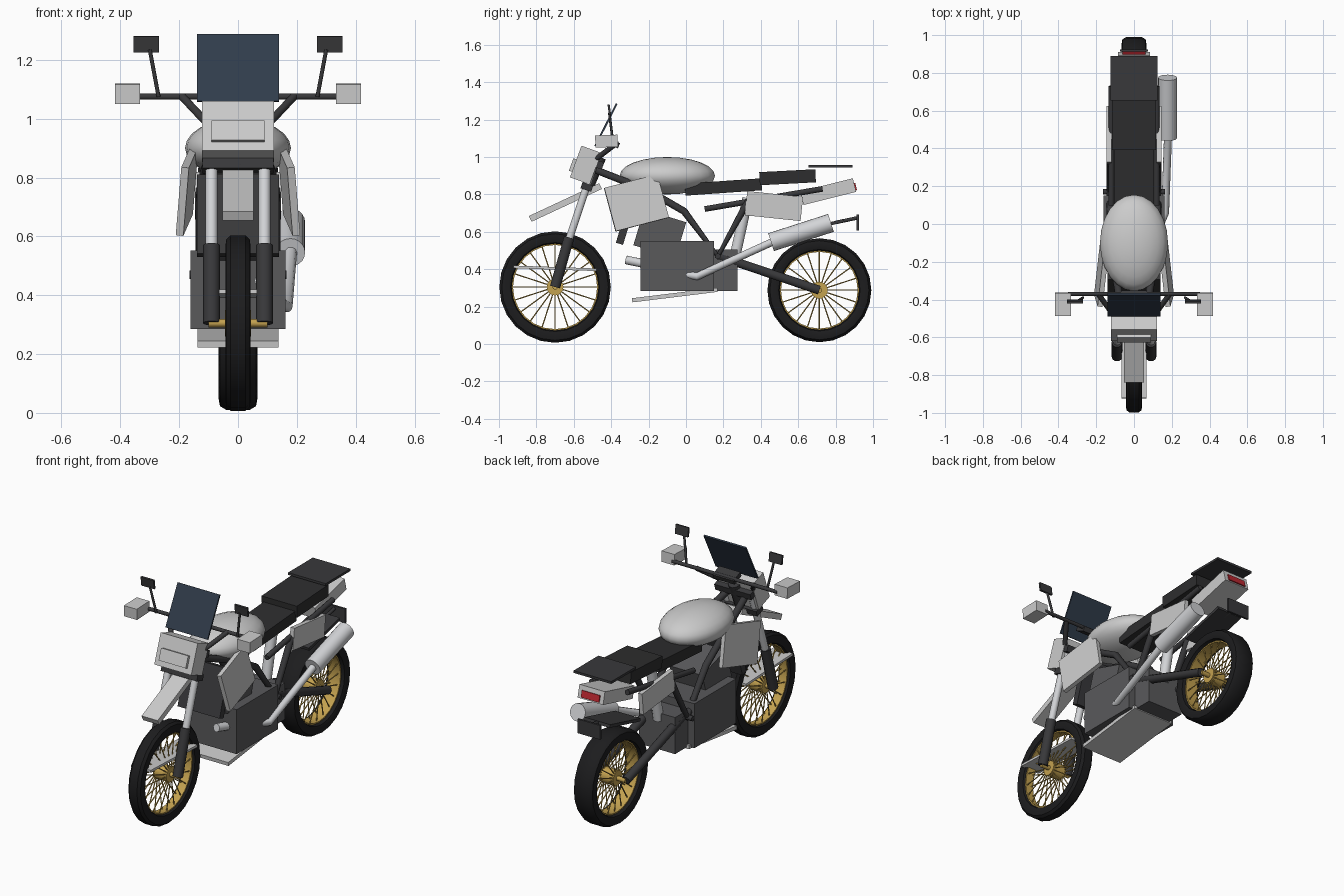
import bpy, bmesh
from math import radians, sin, cos, tau
from mathutils import Vector, Matrix

if "Cube" in bpy.data.objects:
    bpy.data.objects.remove(bpy.data.objects["Cube"])


def mat(name, r, g, b):
    m = bpy.data.materials.new(name)
    m.diffuse_color = (r, g, b, 1)
    m.use_nodes = True
    m.node_tree.nodes["Principled BSDF"].inputs["Base Color"].default_value = m.diffuse_color
    return m


BLACK = mat("tyre_black", 0.012, 0.012, 0.013)
DARK = mat("dark_grey", 0.04, 0.04, 0.043)
SEAT = mat("seat_black", 0.027, 0.027, 0.028)
ENGINE = mat("engine_grey", 0.1, 0.1, 0.105)
SILVER = mat("silver", 0.65, 0.66, 0.68)
GOLD = mat("gold", 0.55, 0.36, 0.08)
GLASS = mat("screen_blue", 0.03, 0.045, 0.07)
RED = mat("lamp_red", 0.5, 0.02, 0.03)


def finish(bm, name, m, smooth=False):
    me = bpy.data.meshes.new(name)
    bmesh.ops.recalc_face_normals(bm, faces=bm.faces)
    bm.to_mesh(me)
    bm.free()
    ob = bpy.data.objects.new(name, me)
    bpy.context.collection.objects.link(ob)
    if m:
        me.materials.append(m)
    if smooth:
        bpy.ops.object.select_all(action='DESELECT')
        ob.select_set(True)
        bpy.context.view_layer.objects.active = ob
        bpy.ops.object.shade_smooth_by_angle(angle=radians(40))
    return ob


def box(name, loc, size, m=None, rx=0, ry=0, rz=0):
    bm = bmesh.new()
    bmesh.ops.create_cube(bm, size=1)
    rot = (Matrix.Rotation(radians(rz), 4, 'Z') @ Matrix.Rotation(radians(ry), 4, 'Y')
           @ Matrix.Rotation(radians(rx), 4, 'X'))
    bm.transform(Matrix.Translation(loc) @ rot @ Matrix.Diagonal((*size, 1)))
    return finish(bm, name, m)


def tube(name, pts, r, m=None):
    # mitred round tube through points
    cu = bpy.data.curves.new(name, 'CURVE')
    cu.dimensions = '3D'
    cu.bevel_depth, cu.bevel_resolution, cu.use_fill_caps = r, 3, True
    sp = cu.splines.new('POLY')
    sp.points.add(len(pts) - 1)
    for p, q in zip(sp.points, pts):
        p.co = (*q, 1)
    ob = bpy.data.objects.new(name, cu)
    bpy.context.collection.objects.link(ob)
    if m:
        cu.materials.append(m)
    bpy.ops.object.select_all(action='DESELECT')
    ob.select_set(True)
    bpy.context.view_layer.objects.active = ob
    bpy.ops.object.convert(target='MESH')
    bpy.ops.object.shade_smooth_by_angle(angle=radians(50))


def rod(bm, a, b, r, n):
    a, b = Vector(a), Vector(b)
    q = (b - a).to_track_quat('Z', 'Y').to_matrix().to_4x4()
    bmesh.ops.create_cone(bm, cap_ends=True, segments=n, radius1=r, radius2=r, depth=(b - a).length,
                          matrix=Matrix.Translation((a + b) / 2) @ q)


def ring(name, profile, y, z, m, n=24):
    # closed (x, radius) profile spun around the axle
    bm = bmesh.new()
    rows = [[bm.verts.new((x, y + r * cos(tau * i / n), z + r * sin(tau * i / n))) for x, r in profile]
            for i in range(n)]
    k = len(profile)
    for i in range(n):
        a, b = rows[i], rows[(i + 1) % n]
        for j in range(k):
            bm.faces.new((a[j], a[(j + 1) % k], b[(j + 1) % k], b[j]))
    finish(bm, name, m, True)


def wheel(name, y, z, R, w):
    half = [(w * .5, R - .07), (w * .88, R - .062), (w, R - .04), (w * .93, R - .015), (w * .6, R - .002)]
    ring(name + "_tyre", half + [(-x, r) for x, r in reversed(half)], y, z, BLACK)
    ri = R - .075
    ring(name + "_rim", [(w * .6, ri), (w * .6, ri + .014), (-w * .6, ri + .014), (-w * .6, ri)], y, z, GOLD)
    bm = bmesh.new()
    rod(bm, (-.045, y, z), (.045, y, z), .045, 16)
    rod(bm, (-.1, y, z), (.1, y, z), .014, 10)
    finish(bm, name + "_hub", GOLD, True)
    bm = bmesh.new()
    for s in (-1, 1):
        for i in range(20):
            c, d = cos(tau * i / 20), sin(tau * i / 20)
            rod(bm, (s * .04, y + .03 * c, z + .03 * d), (s * w * .35, y + ri * c, z + ri * d), .0035, 5)
    finish(bm, name + "_spokes", GOLD)


# wheels
wheel("front_wheel", -.70, .305, .30, .043)
wheel("rear_wheel", .713, .288, .28, .066)

# tank
bm = bmesh.new()
bmesh.ops.create_uvsphere(bm, u_segments=24, v_segments=12, radius=1)
bm.transform(Matrix.Translation((0, -.1, .9)) @ Matrix.Diagonal((.18, .255, .1, 1)))
finish(bm, "fuel_tank", None, True)

# seats, rack and tail
box("seat", (0, .2, .84), (.21, .41, .064), SEAT, rx=4)
box("rear_seat", (0, .543, .892), (.235, .30, .07), SEAT, rx=3)
box("rack", (0, .772, .95), (.25, .235, .014), DARK)
box("tail", (0, .76, .815), (.17, .29, .075), rx=14)
box("tail_lamp", (0, .9, .84), (.12, .02, .04), RED, rx=14)
box("rear_fender", (0, .70, .625), (.17, .30, .018), DARK, rx=14)
box("number_plate", (0, .918, .65), (.15, .012, .085), DARK)
tube("plate_arm", [(0, .8, .65), (0, .918, .675)], .01, DARK)

# engine
box("crankcase", (0, -.047, .418), (.324, .395, .267), ENGINE)
box("gearbox", (0, .21, .395), (.24, .13, .22), ENGINE)
box("cylinder", (0, -.14, .59), (.22, .235, .20), ENGINE, rx=-17)
box("radiator", (0, -.315, .67), (.28, .04, .28), DARK, rx=-17)
box("skid_plate", (0, -.06, .262), (.275, .46, .022), rx=7)

# front body
box("headlight_fairing", (0, -.537, .957), (.246, .112, .18), rx=-20)
box("headlight_lens", (0, -.60, .955), (.18, .03, .07), rx=-20)
box("windscreen", (0, -.428, 1.172), (.28, .01, .255), GLASS, rx=-27)
box("front_fender", (0, -.645, .757), (.107, .415, .034), rx=25)
box("lower_fender", (0, -.70, .405), (.13, .445, .014), rx=-2)
box("upper_clamp", (0, -.468, .96), (.24, .05, .04), DARK, rx=-18)
box("lower_clamp", (0, -.53, .84), (.24, .06, .035), DARK, rx=-18)
box("gauge", (0, -.39, 1.075), (.14, .07, .03), DARK, rx=-25)

# handlebar
tube("handlebar", [(-.35, -.37, 1.075), (.35, -.37, 1.075)], .011, DARK)

# headstock and shock
tube("headstock", [(0, -.53, .83), (0, -.46, 1.0)], .035, DARK)
tube("shock", [(0, .26, .46), (0, .33, .78)], .03, SILVER)

# paired parts
for s, side in ((-1, "left"), (1, "right")):
    tube(side + "_fork_lower", [(s * .09, -.70, .305), (s * .09, -.625, .57)], .029, DARK)
    tube(side + "_fork_upper", [(s * .09, -.625, .56), (s * .09, -.485, .98)], .021, SILVER)
    tube(side + "_bar_riser", [(s * .19, -.37, 1.075), (s * .11, -.48, .99)], .014, DARK)
    box(side + "_hand_guard", (s * .376, -.425, 1.085), (.085, .12, .065), rx=2)
    tube(side + "_mirror_stem", [(s * .27, -.39, 1.075), (s * .30, -.41, 1.235)], .007, DARK)
    box(side + "_mirror", (s * .312, -.41, 1.253), (.086, .012, .055), DARK, rx=8)
    box(side + "_shroud", (s * .173, -.265, .755), (.026, .295, .24), rx=14.5, ry=-s * 6, rz=s * 5)
    box(side + "_side_panel", (s * .133, .47, .738), (.026, .30, .13), rx=-6)
    tube(side + "_frame", [(s * .06, -.48, .93), (s * .11, -.2, .82), (s * .125, -.01, .71),
                           (s * .125, .17, .47), (s * .125, .33, .76)], .02, DARK)
    tube(side + "_subframe", [(s * .12, .1, .722), (s * .12, .73, .83)], .016, DARK)
    tube(side + "_swingarm", [(s * .1, .16, .475), (s * .1, .713, .288)], .025, DARK)
    tube(side + "_foot_peg", [(s * .1, .17, .47), (s * .165, .17, .47)], .015, DARK)

# exhaust
tube("exhaust_header", [(.08, -.32, .45), (.1, -.2, .425)], .024, SILVER)
tube("exhaust_pipe", [(.13, -.02, .375), (.165, .06, .362), (.18, .47, .55)], .021, SILVER)
bm = bmesh.new()
rod(bm, (.178, .455, .545), (.178, .775, .648), .05, 20)
finish(bm, "muffler", SILVER, True)
